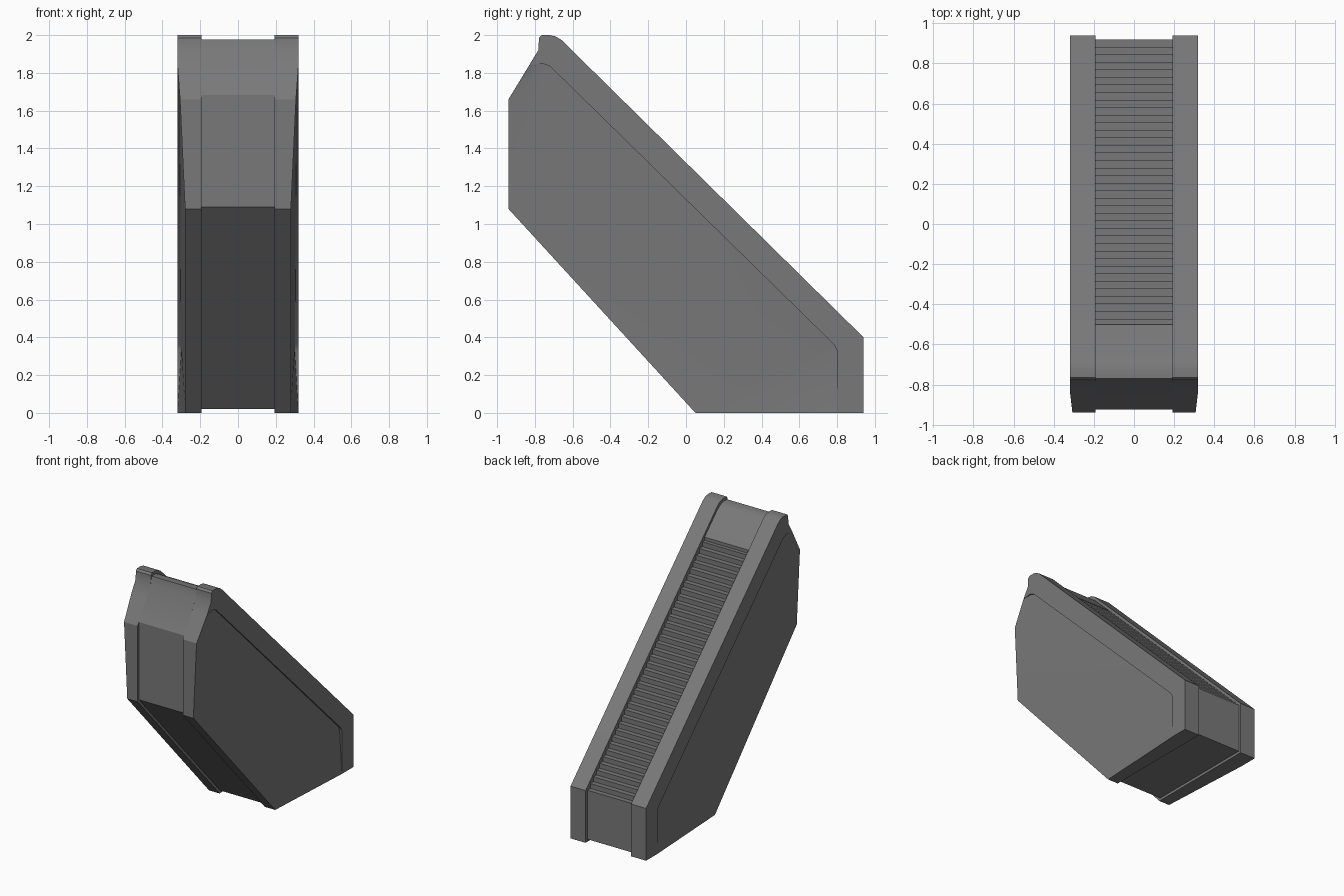
import bpy, bmesh

if "Cube" in bpy.data.objects:
    bpy.data.objects.remove(bpy.data.objects["Cube"])

grey = bpy.data.materials.new("warm_grey")
grey.diffuse_color = (0.19, 0.19, 0.19, 1)
grey.use_nodes = True
grey.node_tree.nodes["Principled BSDF"].inputs["Base Color"].default_value = grey.diffuse_color


def finish(bm, name):
    bmesh.ops.recalc_face_normals(bm, faces=bm.faces)
    mesh = bpy.data.meshes.new(name)
    bm.to_mesh(mesh)
    bm.free()
    mesh.materials.append(grey)
    ob = bpy.data.objects.new(name, mesh)
    bpy.context.collection.objects.link(ob)
    return ob


def prism(name, profile, half):
    """Extrude a (y, z) profile symmetrically across x."""
    bm = bmesh.new()
    a = [bm.verts.new((-half, y, z)) for y, z in profile]
    b = [bm.verts.new((half, y, z)) for y, z in profile]
    bm.faces.new(a)
    bm.faces.new(b[::-1])
    for i in range(len(a)):
        j = (i + 1) % len(a)
        bm.faces.new((a[i], b[i], b[j], a[j]))
    return finish(bm, name)


INNER, RIM = 0.192, 0.32

# Raised handrail border, from the back foot up and over the crest
border = [(0.94, 0), (0.94, 0.40), (-0.66, 1.975), (-0.69, 1.993), (-0.72, 2.0),
          (-0.765, 2.0), (-0.778, 1.985), (-0.782, 1.92), (-0.83, 1.84)]
# Inner edge of the border: (y, z, panel x)
lip = [(-0.76, 1.85, 0.31), (-0.72, 1.835, 0.309), (0.785, 0.36, 0.302), (0.80, 0.33, 0.30)]
# Lower outline of the tapered side panel: (y, z, x)
lower = [(-0.94, 1.66, 0.307), (-0.94, 1.08, 0.28), (0.05, 0, 0.28)]


def side(name, s):
    bm = bmesh.new()
    v = lambda x, y, z: bm.verts.new((s * x, y, z))
    rim = [v(RIM, y, z) for y, z in border]
    rim_in = [v(RIM, y, z) for y, z, _ in lip]
    panel_in = [v(x, y, z) for y, z, x in lip]
    low = [v(x, y, z) for y, z, x in lower]
    foot = v(RIM, 0.80, 0)
    bm.faces.new(rim + rim_in + [foot])
    # Step from border down to panel
    top_pt = rim[-1]
    bm.faces.new((top_pt, rim_in[0], panel_in[0]))
    for i in range(len(lip) - 1):
        bm.faces.new((rim_in[i], rim_in[i + 1], panel_in[i + 1], panel_in[i]))
    bm.faces.new((rim_in[-1], foot, panel_in[-1]))
    # Tapered panel and its flared rear corner
    bm.faces.new((top_pt, panel_in[0], low[0]))
    bm.faces.new((low[0], panel_in[0], panel_in[1]))
    bm.faces.new((low[0], panel_in[1], low[1]))
    bm.faces.new((low[1], panel_in[1], panel_in[2], low[2]))
    bm.faces.new((low[2], panel_in[2], panel_in[3]))
    bm.faces.new((low[2], panel_in[3], foot))
    # Outer edge band and inner wall
    loop = rim + low + [foot]
    inner = [v(INNER, p.co.y, p.co.z) for p in loop]
    for i in range(len(loop)):
        j = (i + 1) % len(loop)
        bm.faces.new((loop[i], loop[j], inner[j], inner[i]))
    bm.faces.new(inner)
    return finish(bm, name)


smooth = [side("right_balustrade", 1), side("left_balustrade", -1)]

# Recessed central truss between the balustrades
smooth.append(prism("central_truss", [
    (0.057, 0.02), (0.92, 0.02), (0.92, 0.36), (0.90, 0.36), (-0.50, 1.735),
    (-0.50, 1.79), (-0.655, 1.942), (-0.69, 1.965), (-0.72, 1.977), (-0.77, 1.977),
    (-0.782, 1.92), (-0.925, 1.684), (-0.925, 1.09)], INNER))

# Flight of steps up the slope
count, y0, y1 = 38, 0.92, -0.51
run = (y0 - y1) / count
rise = run * 0.984
stairs = []
for i in range(count):
    y, z = y0 - i * run, 0.395 + i * rise
    stairs += [(y, z), (y - run, z)]
stairs += [(y1, 1.70), (y0, 0.30)]
prism("steps", stairs, INNER)

for ob in smooth:
    bpy.ops.object.select_all(action='DESELECT')
    ob.select_set(True)
    bpy.context.view_layer.objects.active = ob
    bpy.ops.object.shade_smooth_by_angle(angle=0.5)
